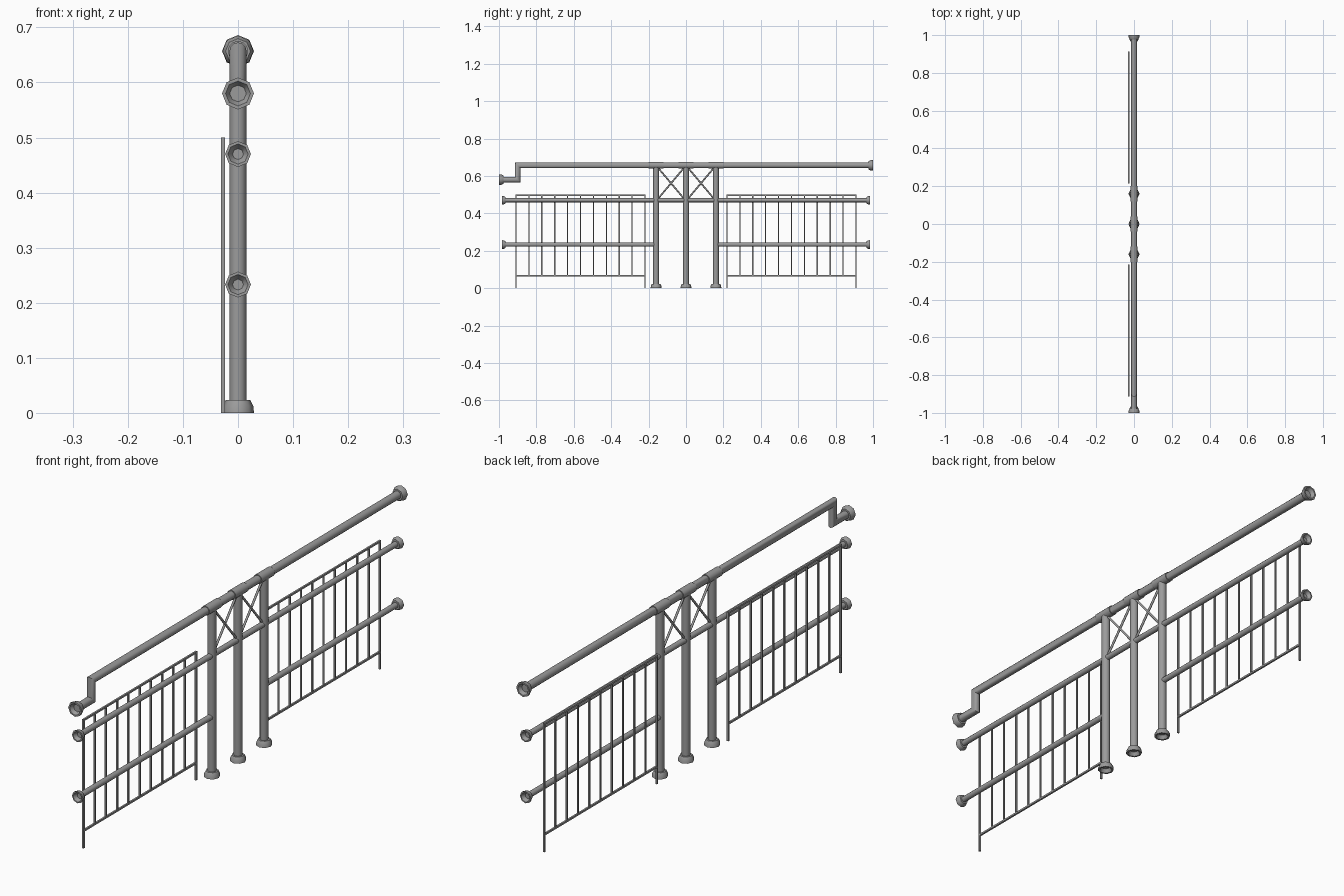
import bpy, bmesh, math
from mathutils import Vector, Matrix

cube = bpy.data.objects.get("Cube")
if cube:
    bpy.data.objects.remove(cube, do_unlink=True)

steel = bpy.data.materials.new("grey_steel")
steel.use_nodes = True
COLOUR = (0.33, 0.33, 0.33, 1)
steel.diffuse_color = COLOUR
steel.node_tree.nodes["Principled BSDF"].inputs["Base Color"].default_value = COLOUR

UP, FRONT, BACK = Vector((0, 0, 1)), Vector((0, -1, 0)), Vector((0, 1, 0))


def finish(name, bm, smooth=True):
    bmesh.ops.recalc_face_normals(bm, faces=bm.faces)
    mesh = bpy.data.meshes.new(name)
    bm.to_mesh(mesh)
    bm.free()
    mesh.materials.append(steel)
    obj = bpy.data.objects.new(name, mesh)
    bpy.context.collection.objects.link(obj)
    if smooth:
        bpy.ops.object.select_all(action='DESELECT')
        obj.select_set(True)
        bpy.context.view_layer.objects.active = obj
        bpy.ops.object.shade_smooth_by_angle(angle=math.radians(50))
    return obj


def tube(name, points, radius, sides=12):
    """Capped pipe in the x = 0 plane through (y, z) points, with mitred corners."""
    pts = [Vector((0, y, z)) for y, z in points]
    dirs = [(b - a).normalized() for a, b in zip(pts, pts[1:])]
    side = Vector((1, 0, 0))
    bm = bmesh.new()
    rings = []
    for i, p in enumerate(pts):
        d0, d1 = dirs[max(i - 1, 0)], dirs[min(i, len(dirs) - 1)]
        mean = (d0 + d1).normalized()
        across = mean.cross(side) / mean.dot(d0)
        angles = [math.tau * k / sides for k in range(sides)]
        rings.append([bm.verts.new(p + radius * (side * math.cos(a) + across * math.sin(a)))
                      for a in angles])
    for r0, r1 in zip(rings, rings[1:]):
        for k in range(sides):
            n = (k + 1) % sides
            bm.faces.new((r0[k], r0[n], r1[n], r1[k]))
    bm.faces.new(rings[0])
    bm.faces.new(rings[-1])
    return finish(name, bm)


def flange(name, y, z, inward, radius, pipe, depth=0.023, sides=8):
    """Hollow cup around a pipe end, opening away from the pipe."""
    profile = [(pipe * 0.9, depth), (radius * 0.78, depth), (radius * 0.96, depth * 0.55),
               (radius, 0), (radius * 0.78, 0), (pipe * 0.9, depth * 0.7)]
    turn = UP.rotation_difference(inward).to_matrix().to_4x4()
    place = Matrix.Translation((0, y, z)) @ turn
    bm = bmesh.new()
    rings = [[bm.verts.new(place @ Vector((r * math.cos(math.tau * k / sides),
                                           r * math.sin(math.tau * k / sides), h)))
              for k in range(sides)] for r, h in profile]
    for r0, r1 in zip(rings, rings[1:]):
        for k in range(sides):
            n = (k + 1) % sides
            bm.faces.new((r0[k], r0[n], r1[n], r1[k]))
    return finish(name, bm)


def bar(bm, y0, y1, z0, z1, x=-0.0275, thick=0.007):
    size = Matrix.Diagonal((thick, y1 - y0, z1 - z0, 1))
    bmesh.ops.create_cube(bm, size=1, matrix=Matrix.Translation(
        (x, (y0 + y1) / 2, (z0 + z1) / 2)) @ size)


TOP, STEP, MID, LOW = 0.657, 0.58, 0.47, 0.233
POST_R, RAIL_R, INSET = 0.0155, 0.011, 0.014
END, SHORT, POST_Y = 1.0, 0.985, 0.16

# Handrail with a step down at the front, and its end flanges
tube("handrail", [(-END + INSET, STEP), (-0.9, STEP), (-0.9, TOP), (END - INSET, TOP)], POST_R)
flange("handrail_front_flange", -END, STEP, BACK, 0.029, POST_R)
flange("handrail_back_flange", END, TOP, FRONT, 0.029, POST_R)

# Posts with feet and handrail sleeves
for label, y in (("front", -POST_Y), ("middle", 0), ("back", POST_Y)):
    tube(label + "_post", [(y, INSET), (y, TOP)], POST_R)
    flange(label + "_post_foot", y, 0, UP, 0.029, POST_R)
    tube(label + "_sleeve", [(y - 0.04, TOP), (y + 0.04, TOP)], 0.0185)

# Middle rail over the whole length, lower rails outside the posts
tube("middle_rail", [(-SHORT + INSET, MID), (SHORT - INSET, MID)], RAIL_R)
for label, s, inward in (("front", -1, BACK), ("back", 1, FRONT)):
    tube(label + "_lower_rail", [(s * POST_Y, LOW), (s * (SHORT - INSET), LOW)], RAIL_R)
    for rail, z in (("middle", MID), ("lower", LOW)):
        flange(f"{label}_{rail}_flange", s * SHORT, z, inward, 0.0235, RAIL_R, 0.019)

    # Crossed braces between posts
    a, b = s * 0.012, s * (POST_Y - 0.012)
    tube(label + "_brace_rising", [(a, MID + 0.01), (b, TOP - 0.015)], 0.0045, 8)
    tube(label + "_brace_falling", [(a, TOP - 0.015), (b, MID + 0.01)], 0.0045, 8)

    # Barred panel on the right side
    bm = bmesh.new()
    near, far, half, count = 0.219, 0.909, 0.0035, 11
    y0, y1 = sorted((s * near, s * far))
    for z in (0.067, 0.4965):
        bar(bm, y0 - half, y1 + half, z - half, z + half)
    for i in range(count):
        y = y0 + (y1 - y0) * i / (count - 1)
        outer = i in (0, count - 1)
        w = half if outer else 0.003
        bar(bm, y - w, y + w, 0 if outer else 0.067, 0.4965, thick=2 * w)
    finish(label + "_barred_panel", bm, smooth=False)
